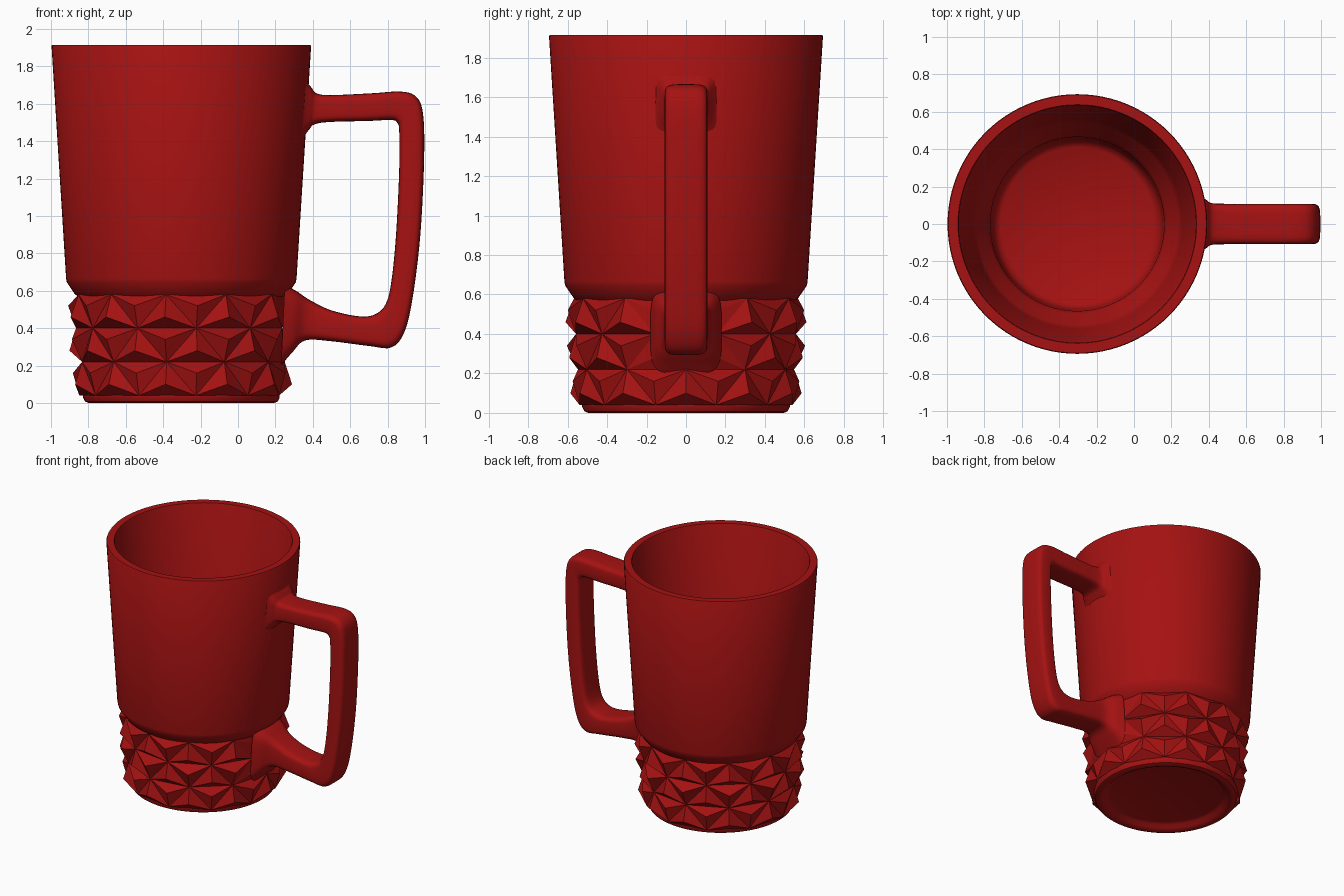
import bpy
import math

default_cube = bpy.data.objects.get("Cube")
if default_cube:
    bpy.data.objects.remove(default_cube, do_unlink=True)

AXIS_X = -0.303   # centre line of the cup

red = bpy.data.materials.new("deep red")
red.use_nodes = True
RED = (0.38, 0.006, 0.006, 1)
red.diffuse_color = RED
red.node_tree.nodes["Principled BSDF"].inputs["Base Color"].default_value = RED


def add_object(name, verts, faces, x=0.0, smooth_angle=None):
    mesh = bpy.data.meshes.new(name)
    mesh.from_pydata(verts, [], faces)
    mesh.materials.append(red)
    obj = bpy.data.objects.new(name, mesh)
    obj.location.x = x
    bpy.context.collection.objects.link(obj)
    bpy.ops.object.select_all(action='DESELECT')
    obj.select_set(True)
    bpy.context.view_layer.objects.active = obj
    # make all normals point outwards
    bpy.ops.object.mode_set(mode='EDIT')
    bpy.ops.mesh.select_all(action='SELECT')
    bpy.ops.mesh.normals_make_consistent(inside=False)
    bpy.ops.object.mode_set(mode='OBJECT')
    if smooth_angle:
        bpy.ops.object.shade_smooth_by_angle(angle=math.radians(smooth_angle))
    return obj


def polar(radius, angle, z):
    return (radius * math.cos(angle), radius * math.sin(angle), z)


def bridge_rings(rings, count):
    """Quads between consecutive rings, with a flat cap on each end."""
    faces = [list(range(count)),
             list(range((rings - 1) * count, rings * count))]
    for r in range(rings - 1):
        for i in range(count):
            j = (i + 1) % count
            faces.append([r * count + i, r * count + j,
                          (r + 1) * count + j, (r + 1) * count + i])
    return faces


# Cup: one lathed wall from the recessed underside, over the rim, to the floor
profile = [
    (0.41, 0.04), (0.43, 0.033), (0.45, 0.012), (0.475, 0), (0.495, 0),
    (0.515, 0.008), (0.526, 0.03), (0.526, 0.05), (0.515, 0.07),
    (0.53, 0.55), (0.57, 0.583), (0.612, 0.645), (0.616, 0.665),
    (0.694, 1.908), (0.69, 1.915), (0.638, 1.915), (0.634, 1.908),
    (0.56, 0.68), (0.54, 0.62), (0.48, 0.55), (0.465, 0.5),
    (0.455, 0.17), (0.44, 0.125), (0.41, 0.105),
]
SEGMENTS = 96
cup_verts = [polar(r, math.tau * i / SEGMENTS, z)
             for r, z in profile for i in range(SEGMENTS)]
add_object("cup_wall", cup_verts, bridge_rings(len(profile), SEGMENTS),
           AXIS_X, 40)


# Faceted band: three rows of triangles, each raised to a point
TILES = 11
STEP = math.tau / TILES
levels = [(0.545, 0.04), (0.553, 0.22), (0.563, 0.4), (0.573, 0.58)]
peaks = [0.592, 0.61, 0.617]
verts, faces = [], []
for row, (radius, z) in enumerate(levels):
    shift = 0.5 if row % 2 == 0 else 0
    verts += [polar(radius, (i + shift) * STEP, z) for i in range(TILES)]


def add_pyramid(corners, row, angle, z, drop):
    near_handle = abs(math.remainder(angle, math.tau)) < 0.35 and row > 0
    radius = 0.56 if near_handle else peaks[row] - drop
    verts.append(polar(radius, angle, z))
    tip = len(verts) - 1
    for k in range(3):
        faces.append([corners[k], corners[(k + 1) % 3], tip])


for row in range(3):
    z0, z1 = levels[row][1], levels[row + 1][1]
    low, high = row * TILES, (row + 1) * TILES
    for i in range(TILES):
        j, h = (i + 1) % TILES, (i - 1) % TILES
        if row % 2 == 0:
            up = [low + i, low + j, high + j]
            down = [high + j, high + i, low + i]
            up_angle, down_angle = i + 1, i + 0.5
        else:
            up = [low + i, low + j, high + i]
            down = [high + i, high + h, low + i]
            up_angle, down_angle = i + 0.5, i
        # the pyramids around the middle-lower vertices stand proudest
        add_pyramid(up, row, up_angle * STEP, z0 + (z1 - z0) / 3,
                    0 if row % 2 == 0 else 0.012)
        add_pyramid(down, row, down_angle * STEP, z1 - (z1 - z0) / 3,
                    0.012 if row % 2 == 0 else 0)
add_object("faceted_band", verts, faces, AXIS_X)


# Handle: stations of outer x, outer z, inner x, inner z, half width
W = 0.108
stations = [
    (0.34, 1.76, 0.33, 1.38, 0.17), (0.39, 1.69, 0.375, 1.455, 0.13),
    (0.45, 1.648, 0.44, 1.498, W), (0.7, 1.655, 0.7, 1.508, W),
    (0.87, 1.665, 0.82, 1.513, W), (0.955, 1.635, 0.852, 1.497, W),
    (0.99, 1.54, 0.862, 1.45, W), (0.995, 1.3, 0.862, 1.25, W),
    (0.975, 0.9, 0.845, 0.9, W), (0.935, 0.57, 0.82, 0.65, W),
    (0.89, 0.38, 0.79, 0.53, W), (0.82, 0.297, 0.735, 0.475, W),
    (0.7, 0.305, 0.65, 0.463, W), (0.5, 0.33, 0.5, 0.495, W),
    (0.36, 0.335, 0.385, 0.55, 0.115), (0.29, 0.27, 0.31, 0.6, 0.155),
    (0.23, 0.2, 0.25, 0.63, 0.18),
]


def smooth_between(a, b, c, d, t):
    """Catmull-Rom blend from b to c."""
    return [q + 0.5 * t * (r - p + t * (2 * p - 5 * q + 4 * r - s
                                        + t * (3 * (q - r) + s - p)))
            for p, q, r, s in zip(a, b, c, d)]


def soften(value):
    return math.copysign(abs(value) ** 0.42, value)


path = []
last = len(stations) - 1
for i in range(last):
    quad = [stations[min(max(i + k, 0), last)] for k in (-1, 0, 1, 2)]
    path += [smooth_between(*quad, t / 5) for t in range(5)]
path.append(stations[last])

SIDES = 32
handle_verts = []
for ox, oz, ix, iz, half in path:
    for k in range(SIDES):
        a = math.tau * k / SIDES
        u, v = soften(math.cos(a)), soften(math.sin(a))
        handle_verts.append(((ox + ix) / 2 + u * (ox - ix) / 2, v * half,
                             (oz + iz) / 2 + u * (oz - iz) / 2))
add_object("handle", handle_verts, bridge_rings(len(path), SIDES), 0, 50)
